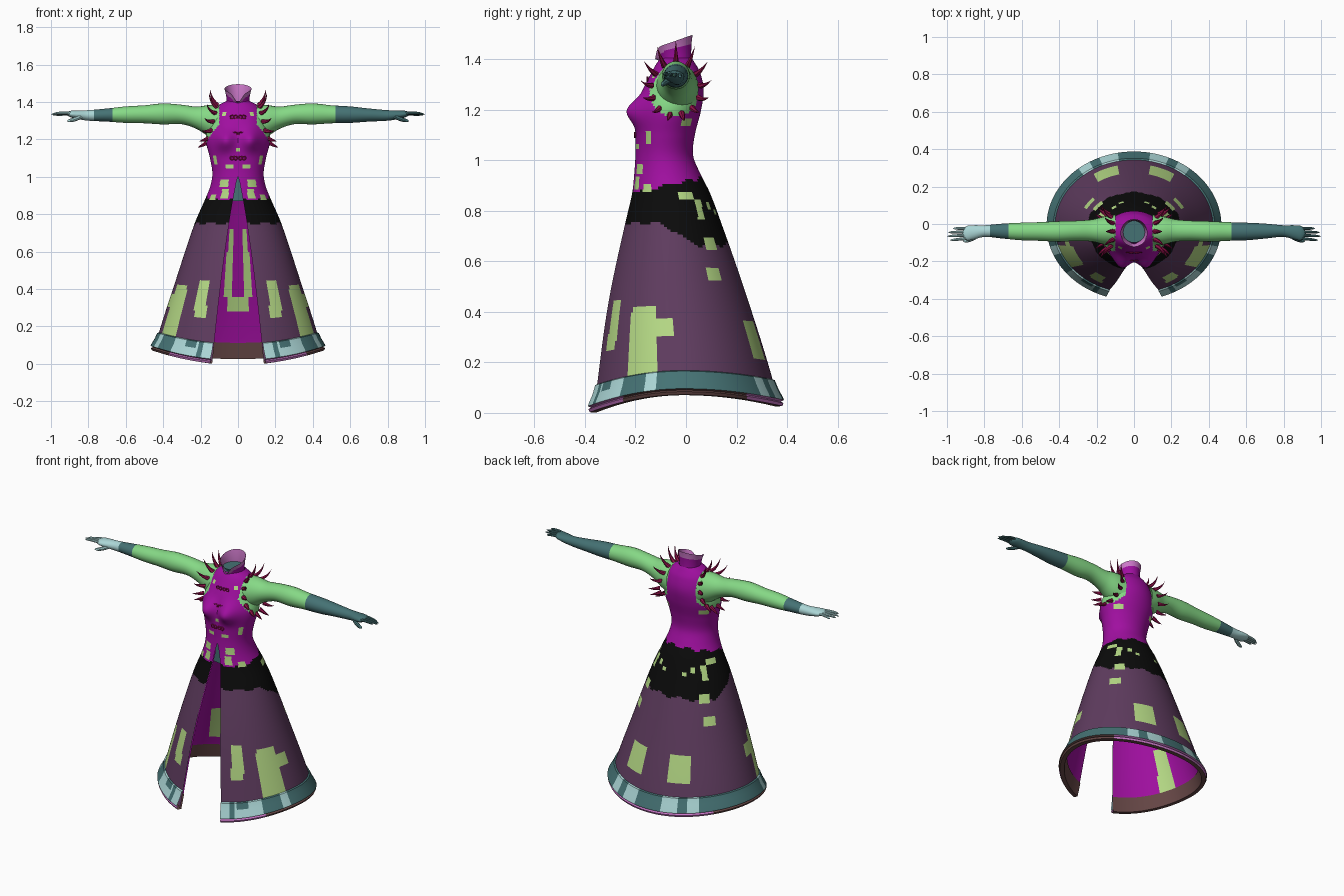
import bpy, bmesh
from math import sin, cos, asin, pi, radians, exp
from mathutils import Vector

if "Cube" in bpy.data.objects:
    bpy.data.objects.remove(bpy.data.objects["Cube"])

PALETTE = dict(magenta="A00FA0", plum="5F3C5F", black="0B0B0B", patch_green="B5D985",
               skin_green="86D986", dark_teal="457274", pale_teal="ABD6D6",
               brown="654645", crimson="8E1048", pink="CB78C8")
NAMES = list(PALETTE)


def linear(c):
    return c / 12.92 if c < 0.04 else ((c + 0.055) / 1.055) ** 2.4


def make_material(name, code):
    rgba = [linear(b / 255) for b in bytes.fromhex(code)] + [1]
    m = bpy.data.materials.new(name)
    m.use_nodes = True
    m.diffuse_color = rgba
    m.node_tree.nodes["Principled BSDF"].inputs["Base Color"].default_value = rgba
    return m


MATS = {n: make_material(n, c) for n, c in PALETTE.items()}


def steps(a, b, n):
    return [a + (b - a) * i / n for i in range(n + 1)]


def smooth(obj):
    bpy.ops.object.select_all(action='DESELECT')
    obj.select_set(True)
    bpy.context.view_layer.objects.active = obj
    bpy.ops.object.shade_smooth_by_angle(angle=radians(40))


def grid(name, us, vs, point, colour):
    """Surface point(u, v), with each face coloured by colour(u, v, centre)."""
    bm = bmesh.new()
    rows = [[bm.verts.new(point(u, v)) for u in us] for v in vs]
    for j in range(len(vs) - 1):
        for i in range(len(us) - 1):
            f = bm.faces.new((rows[j][i], rows[j][i + 1], rows[j + 1][i + 1], rows[j + 1][i]))
            key = colour((us[i] + us[i + 1]) / 2, (vs[j] + vs[j + 1]) / 2, f.calc_center_median())
            f.material_index = NAMES.index(key)
    bmesh.ops.remove_doubles(bm, verts=bm.verts, dist=0.0002)
    bmesh.ops.recalc_face_normals(bm, faces=bm.faces)
    mesh = bpy.data.meshes.new(name)
    bm.to_mesh(mesh)
    bm.free()
    for m in MATS.values():
        mesh.materials.append(m)
    obj = bpy.data.objects.new(name, mesh)
    bpy.context.collection.objects.link(obj)
    smooth(obj)
    return obj


def sample(rows, t):
    """Smooth interpolation of table rows keyed by their first column."""
    t = min(max(t, rows[0][0]), rows[-1][0])
    i = max(k for k in range(len(rows) - 1) if rows[k][0] <= t)
    a, b = rows[i], rows[i + 1]
    p, q = rows[max(i - 1, 0)], rows[min(i + 2, len(rows) - 1)]
    h = b[0] - a[0]
    s = (t - a[0]) / h
    out = []
    for k in range(1, len(a)):
        ma = (b[k] - p[k]) / (b[0] - p[0]) * h
        mb = (q[k] - a[k]) / (q[0] - a[0]) * h
        out.append(a[k] + s * ma + s * s * (3 * (b[k] - a[k]) - 2 * ma - mb)
                   + s ** 3 * (ma + mb - 2 * (b[k] - a[k])))
    return out


# Coat outline: height, half width, front y, back y
COAT = [(.07, .445, -.385, .365), (.16, .425, -.37, .345), (.44, .335, -.32, .25),
        (.75, .232, -.245, .14), (.87, .18, -.215, .095), (.95, .148, -.205, .055),
        (1.02, .137, -.2, .028), (1.1, .15, -.2, .035), (1.2, .172, -.195, .06),
        (1.28, .155, -.17, .07), (1.35, .13, -.135, .055), (1.385, .1, -.115, .035),
        (1.405, .062, -.1, .022)]


def coat_point(t, z, off=0):
    """t runs around from one front edge to the other, leaving the skirt slit."""
    hw, yf, yb = sample(COAT, z)
    slit = asin(min(.9, .15 * max(0, 1 - z) ** .8 / hw))
    a = slit + t * (2 * pi - 2 * slit)
    x = (hw + off) * sin(a)
    y = (yf + yb) / 2 - ((yb - yf) / 2 + off) * cos(a)
    if cos(a) > 0:
        y -= .05 * cos(a) ** .3 * exp(-((abs(x) - .07) / .05) ** 2 - ((z - 1.195) / .055) ** 2)
    drop = (.077 if cos(a) > 0 else .045) * cos(a) ** 2
    return Vector((x, y, z - drop * min(1, max(0, (.7 - z) / .6) ** 2)))


def degrees_from_front(p, z):
    hw, yf, yb = sample(COAT, z)
    v = Vector((p.x / hw, (p.y - (yf + yb) / 2) / (yb - yf) * 2))
    return abs(v.angle_signed(Vector((0, -1)), 0)) * 180 / pi


# Patches: angle range from the front, height range, on both sides
PATCHES = [(52, 73, .16, .43), (73, 86, .31, .38), (27, 38, .27, .46), (148, 168, .23, .38),
           (101, 124, .84, .88), (123, 134, .76, .85), (124, 139, .64, .7), (120, 135, .52, .58),
           (158, 165, .78, .81), (145, 151, .8, .84), (21, 42, .94, .99), (18, 33, .88, .94),
           (10, 27, 1.04, 1.07), (50, 62, 1.07, 1.11), (44, 60, .87, .91), (28, 37, 1.32, 1.35),
           (0, 4, 1.14, 1.16), (118, 142, 1.14, 1.17)]
LINING_PATCHES = [(171, 180, .3, .37), (168, 175, .37, .72), (125, 140, .2, .4), (60, 75, .15, .4)]


def inside(boxes, a, z):
    return any(b[0] < a < b[1] and b[2] < z < b[3] for b in boxes)


def coat_colour(t, z, p):
    a = degrees_from_front(p, z)
    if abs(p.x) > .1 and ((p.y + .045) / .1) ** 2 + ((p.z - 1.28) / .11) ** 2 < 1:
        return "skin_green"
    if inside(PATCHES, a, z):
        return "patch_green"
    if z > .875 + .055 * (1 - cos(radians(a))) / 2 + .006 * sin(a / 6):
        return "magenta"
    s = min(1, max(0, (p.y + .12) / .18))
    low = .75 - .085 * s * s * (3 - 2 * s) + .007 * sin(a / 5)
    return "black" if z > low else "plum"


def lining_colour(t, z, p):
    if z < .15:
        return "brown"
    return "patch_green" if inside(LINING_PATCHES, degrees_from_front(p, z), z) else "magenta"


AROUND = steps(0, 1, 180)
grid("coat", AROUND, steps(.085, 1.405, 132), coat_point, coat_colour)
grid("coat_lining", AROUND, steps(.08, .95, 87), lambda t, z: coat_point(t, z, -.008), lining_colour)
grid("underbody", steps(0, 1, 40), steps(.87, 1.4, 20),
     lambda t, z: coat_point(t, max(z, 1.0), -.022) + Vector((0, 0, min(0, z - 1))),
     lambda *_: "dark_teal")

# Hem band: outward offset and height of each step of its section
HEM = [(0, .168), (.008, .165), (.014, .135), (.026, .105), (.028, .096), (.014, .09),
       (.024, .084), (.016, .072), (-.01, .07), (-.012, .15)]
PALE = [(17, 25), (29, 50), (66, 74), (140, 149), (157, 170)]


def hem_colour(t, v, p):
    a = degrees_from_front(p, .1)
    if v < 4:
        pale = any(lo < a < hi for lo, hi in PALE) and not (30 < a < 40 and v < 2)
        return "pale_teal" if pale else "dark_teal"
    return "pink" if v < 7 and (a < 52 or a > 130) else "brown"


grid("hem_band", AROUND, range(len(HEM)), lambda t, v: coat_point(t, HEM[v][1], HEM[v][0]), hem_colour)


# Standing collar with a notch at the front
def collar_point(a, v):
    w = abs(v)
    top = 1.47 - .025 * cos(a) - .045 * max(0, cos(a)) ** 12
    r = .06 + .012 * w * w - (.004 if v < 0 else 0)
    return Vector((r * sin(a), -.04 - (r + .002) * cos(a) - .008 * w, 1.39 + (top - 1.39) * w))


def collar_colour(a, v, p):
    return "pink" if v < 0 or v > .65 - .4 * max(0, cos(a)) ** 6 else "magenta"


grid("collar", steps(0, 2 * pi, 64), steps(0, 1, 12), collar_point, collar_colour)
grid("collar_lining", steps(0, 2 * pi, 64), steps(-1, -.01, 8), collar_point, collar_colour)
grid("neck_cap", steps(0, 2 * pi, 32), [0, 1],
     lambda a, v: Vector((.06 * v * sin(a), -.04 - .06 * v * cos(a), 1.42)), lambda *_: "dark_teal")


def taper(name, start, end, radius, colour, bend=Vector((0, 0, 0)), blunt=False, sides=8):
    """Tapered curved rod, pointed or with a rounded tip."""
    axis = (end - start).normalized()
    p = axis.orthogonal().normalized()
    q = axis.cross(p)

    def point(a, v):
        r = radius * ((1 - v ** 6) ** .5 * (1 - .25 * v) if blunt else 1 - v)
        return start.lerp(end, v) + bend * (4 * v * (1 - v)) + (p * cos(a) + q * sin(a)) * r
    grid(name, steps(0, 2 * pi, sides), steps(0, 1, 8), point, lambda *_: colour)


# Arms: distance out, y, z, depth radius, height radius
ARM = [(.1, -.035, 1.285, .085, .1), (.16, -.035, 1.3, .075, .083), (.22, -.035, 1.315, .06, .06),
       (.3, -.036, 1.333, .054, .052), (.4, -.04, 1.336, .055, .056), (.5, -.04, 1.334, .05, .048),
       (.6, -.04, 1.332, .047, .044), (.7, -.038, 1.33, .04, .035), (.8, -.038, 1.328, .031, .028),
       (.86, -.045, 1.332, .038, .023), (.9, -.05, 1.336, .036, .016), (.92, -.05, 1.337, .005, .004)]

for side, s in (("left", 1), ("right", -1)):
    def arm_point(a, x):
        y, z, ry, rz = sample(ARM, x)
        return Vector((s * x, y + ry * cos(a), z + rz * sin(a)))

    def arm_colour(a, x, p):
        if s > 0:
            return "skin_green" if x < .52 else "dark_teal"
        return "skin_green" if x < .67 else "dark_teal" if x < .77 else "pale_teal"

    grid(side + "_arm", steps(0, 2 * pi, 24), steps(.1, .92, 82), arm_point, arm_colour)
    glove = arm_colour(0, .9, None)
    for i, tip in enumerate((.985, 1, .995, .97)):
        y = -.076 + .017 * i
        taper(f"{side}_finger_{i + 1}", Vector((s * .885, y, 1.337)),
              Vector((s * tip, y * 1.25 + .008, 1.338 - .004 * i)), .009, glove,
              Vector((0, 0, .004)), True)
    taper(side + "_thumb", Vector((s * .835, -.06, 1.325)), Vector((s * .915, -.094, 1.297)),
          .013, glove, Vector((0, -.006, -.004)), True)

    # Ring of horns around each armhole
    for i in range(13):
        th = 2 * pi * i / 13 + pi / 2
        up = max(0, sin(th))
        base = Vector((s * (.135 - .025 * sin(th)), -.04 + .095 * cos(th), 1.283 + .1 * sin(th)))
        way = Vector((s * (.75 - .35 * up), .7 * cos(th), .25 + .65 * sin(th))).normalized()
        taper(f"{side}_horn_{i + 1}", base, base + way * (.065 + .035 * up), .013, "crimson",
              Vector((s * .008, 0, -.006)), sides=6)

# Knotted front fastenings
for i, z in enumerate((1.32, 1.23, 1.1)):
    y = coat_point(0, z).y - .004
    for x in (-.032, -.013, .013, .032):
        bpy.ops.mesh.primitive_torus_add(location=(x, y + abs(x) * .1, z), rotation=(pi / 2, 0, 0),
                                         major_radius=.009, minor_radius=.0035,
                                         major_segments=14, minor_segments=6)
        loop = bpy.context.object
        loop.name = f"fastening_loop_{i + 1}"
        loop.data.materials.append(MATS["crimson"])
        smooth(loop)
